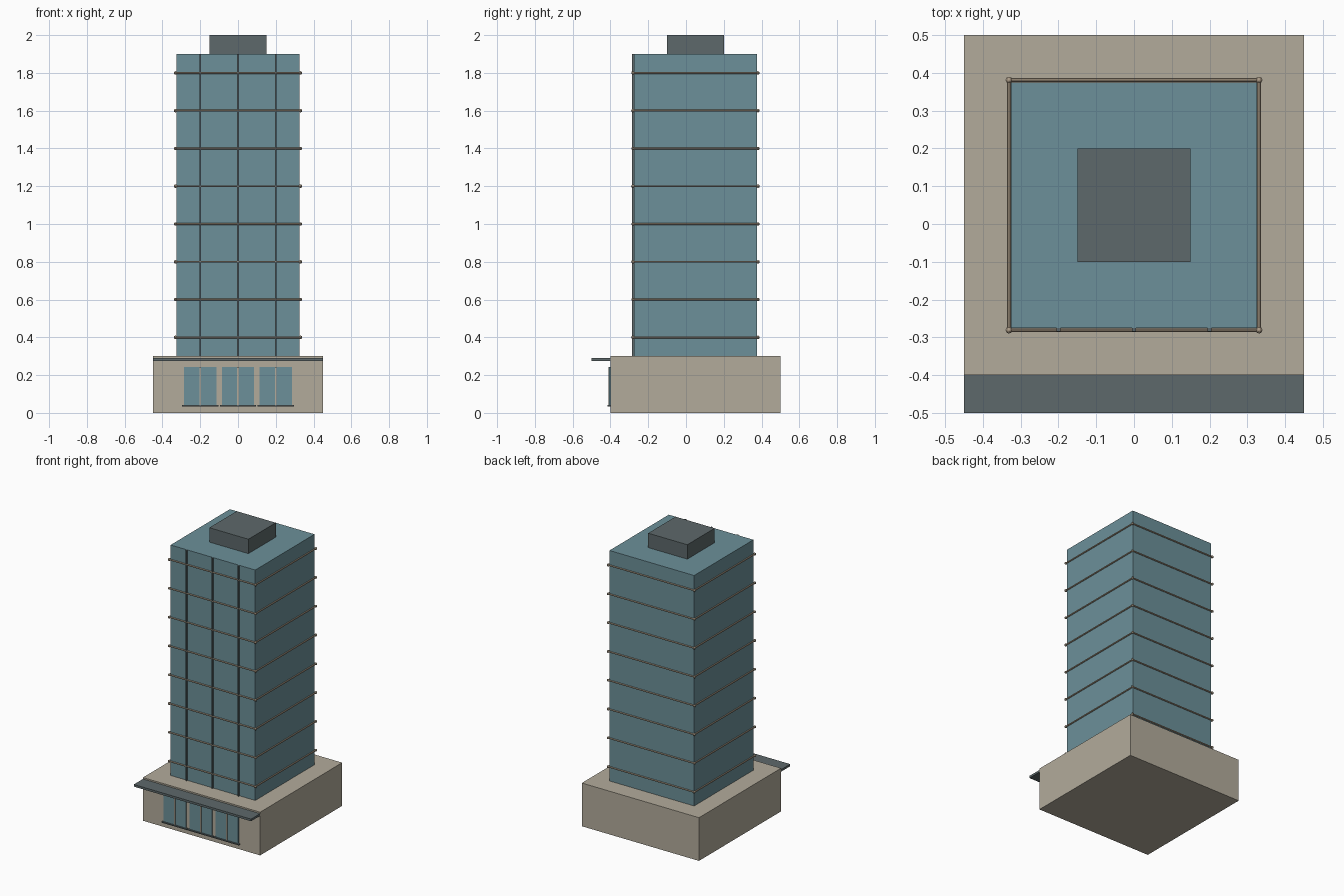
import bpy
import math

if "Cube" in bpy.data.objects:
    bpy.data.objects.remove(bpy.data.objects["Cube"])


def material(name, rgb):
    m = bpy.data.materials.new(name)
    m.diffuse_color = (*rgb, 1)
    m.use_nodes = True
    m.node_tree.nodes["Principled BSDF"].inputs["Base Color"].default_value = m.diffuse_color
    return m


stone = material("beige_stone", (0.45, 0.41, 0.33))
glass = material("blue_glass", (0.15, 0.28, 0.32))
metal = material("dark_grey_metal", (0.11, 0.14, 0.145))
trim = material("tan_trim", (0.42, 0.34, 0.25))


def box(name, x, y, z, mat):
    """Box from (min, max) ranges on each axis."""
    bpy.ops.mesh.primitive_cube_add(size=1, location=[sum(r) / 2 for r in (x, y, z)])
    o = bpy.context.object
    o.name = name
    o.scale = [r[1] - r[0] for r in (x, y, z)]
    bpy.ops.object.transform_apply(location=False, rotation=False, scale=True)
    o.data.materials.append(mat)
    return o


# Main masses
box("podium", (-0.45, 0.45), (-0.4, 0.5), (0, 0.3), stone)
box("tower", (-0.325, 0.325), (-0.275, 0.375), (0.3, 1.9), glass)
box("roof_plant_room", (-0.15, 0.15), (-0.1, 0.2), (1.9, 2.0), metal)
box("entrance_canopy", (-0.45, 0.45), (-0.5, -0.4), (0.275, 0.29), metal)

# Front mullions and ground floor windows
for x in (-0.2, 0, 0.2):
    box("tower_mullion", (x - 0.005, x + 0.005), (-0.285, -0.275), (0.3, 1.9), metal)
for x in (-0.2, 0, 0.2):
    box("shop_window", (x - 0.086, x + 0.086), (-0.407, -0.4), (0.04, 0.243), glass)
    box("window_bar", (x - 0.004, x + 0.004), (-0.41, -0.407), (0.04, 0.243), stone)
    box("window_sill", (x - 0.096, x + 0.096), (-0.416, -0.4), (0.034, 0.041), metal)


# Floor bands: round rails with small knobs on the corners
def rail(a, b):
    dx, dy = b[0] - a[0], b[1] - a[1]
    bpy.ops.mesh.primitive_cylinder_add(
        vertices=8, radius=0.005, depth=math.hypot(dx, dy),
        location=((a[0] + b[0]) / 2, (a[1] + b[1]) / 2, a[2]),
        rotation=(0, math.pi / 2, math.atan2(dy, dx)))
    bpy.context.object.name = "floor_band_rail"
    bpy.context.object.data.materials.append(trim)


for i in range(8):
    z = 0.4 + 0.2 * i
    corners = [(sx * 0.331, 0.05 + sy * 0.331, z)
               for sx, sy in ((-1, -1), (1, -1), (1, 1), (-1, 1))]
    for k, c in enumerate(corners):
        rail(c, corners[(k + 1) % 4])
        bpy.ops.mesh.primitive_uv_sphere_add(segments=8, ring_count=6, radius=0.009, location=c)
        bpy.context.object.name = "floor_band_knob"
        bpy.context.object.data.materials.append(trim)
